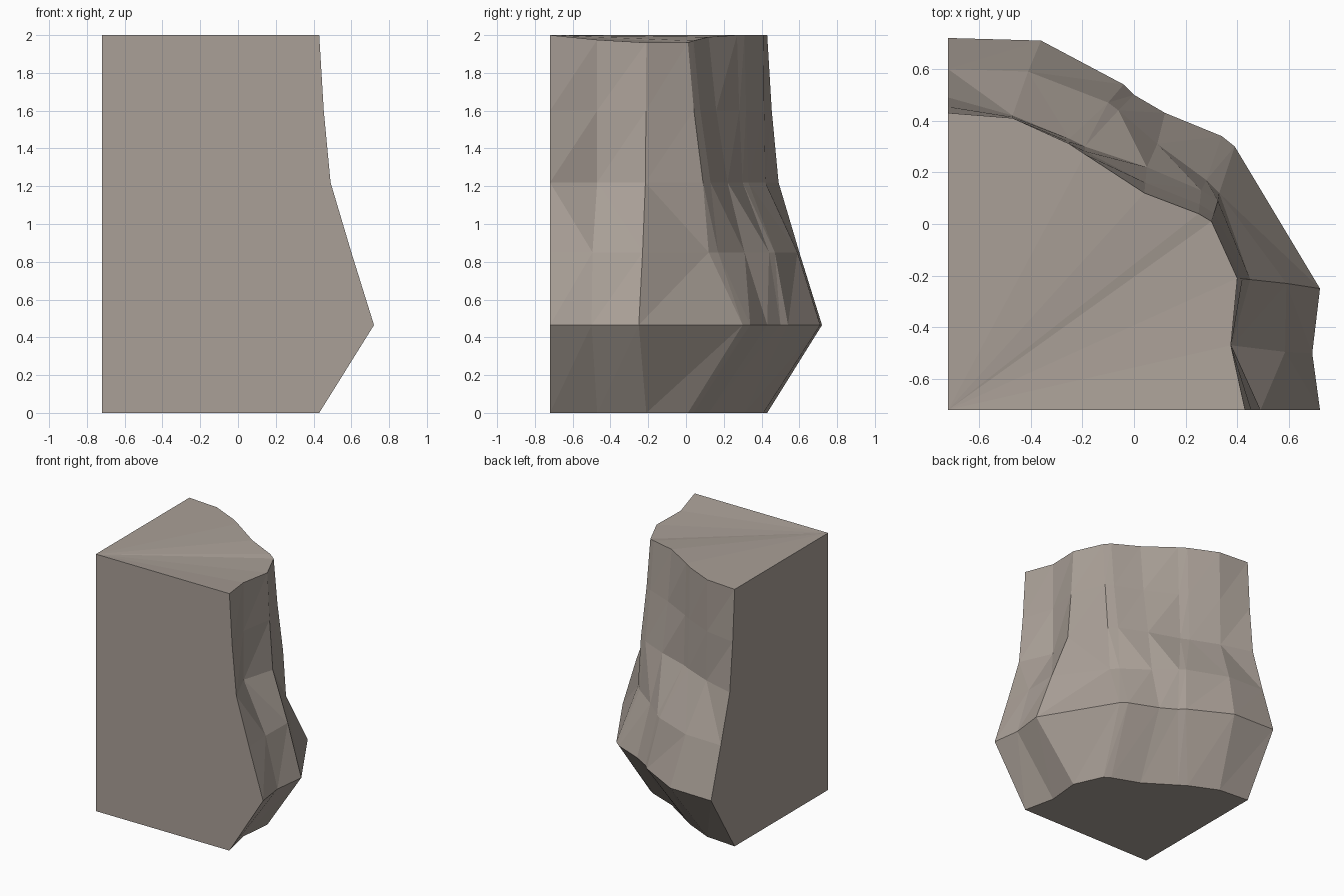
import bpy, bmesh

if "Cube" in bpy.data.objects:
    bpy.data.objects.remove(bpy.data.objects["Cube"])

EDGE = -0.72  # flat cut sides of the corner piece

# Plan outlines of the rock face, running from the right side round to the back
rim = [(.43, EDGE), (.375, -.47), (.40, -.21), (.30, .01), (.25, .04),
       (.04, .12), (-.19, .27), (-.25, .31), (-.47, .41), (EDGE, .43)]
waist = [(.49, EDGE), (.378, -.47), (.45, -.215), (.325, .09), (.26, .13),
         (.05, .22), (-.19, .30), (-.25, .33), (-.47, .42), (EDGE, .49)]
shoulder = [(.60, EDGE), (.585, -.495), (.59, -.23), (.33, .12), (.28, .17),
            (.09, .31), (-.06, .44), (-.10, .47), (-.41, .59), (EDGE, .60)]
bulge = [(.72, EDGE), (.69, -.50), (.72, -.25), (.39, .30), (.34, .34),
         (.12, .43), (0, .50), (-.04, .54), (-.36, .71), (EDGE, .72)]
rim_z = [2, 1.975, 1.96, 1.96, 1.97, 1.99, 2, 2, 2, 2]

# Upper ring lies between the rim and the waist
upper = [(a[0] + (b[0] - a[0]) * .4, a[1] + (b[1] - a[1]) * .4)
         for a, b in zip(rim, waist)]

n = len(rim)
layers = [(rim, rim_z), (upper, [1.6] * n), (waist, [1.22] * n),
          (shoulder, [.85] * n), (bulge, [.465] * n), (rim, [0] * n)]

bm = bmesh.new()
rings = [[bm.verts.new((x, y, z)) for (x, y), z in zip(pts, zs)]
         for pts, zs in layers]

# Faceted rock face, with the diagonal flipped below the waist
for row, (top, low) in enumerate(zip(rings, rings[1:])):
    for i in range(n - 1):
        a, b, c, d = top[i], top[i + 1], low[i + 1], low[i]
        tris = ((a, b, c), (a, c, d)) if row == 2 else ((a, b, d), (b, c, d))
        for t in tris:
            bm.faces.new(t)

# Top and underside, fanned from the inner corner
corner_top = bm.verts.new((EDGE, EDGE, 2))
corner_low = bm.verts.new((EDGE, EDGE, 0))
for ring, corner in ((rings[0], corner_top), (rings[-1], corner_low)):
    for a, b in zip(ring, ring[1:]):
        bm.faces.new((corner, a, b))

# Flat cut sides
for i in (0, n - 1):
    bm.faces.new([corner_low, corner_top] + [r[i] for r in rings])

bmesh.ops.recalc_face_normals(bm, faces=bm.faces)
mesh = bpy.data.meshes.new("cliff_corner")
bm.to_mesh(mesh)
bm.free()

stone = bpy.data.materials.new("warm grey stone")
stone.diffuse_color = (.40, .35, .31, 1)
stone.use_nodes = True
stone.node_tree.nodes["Principled BSDF"].inputs["Base Color"].default_value = stone.diffuse_color
mesh.materials.append(stone)
cliff = bpy.data.objects.new("cliff_corner", mesh)
bpy.context.collection.objects.link(cliff)
